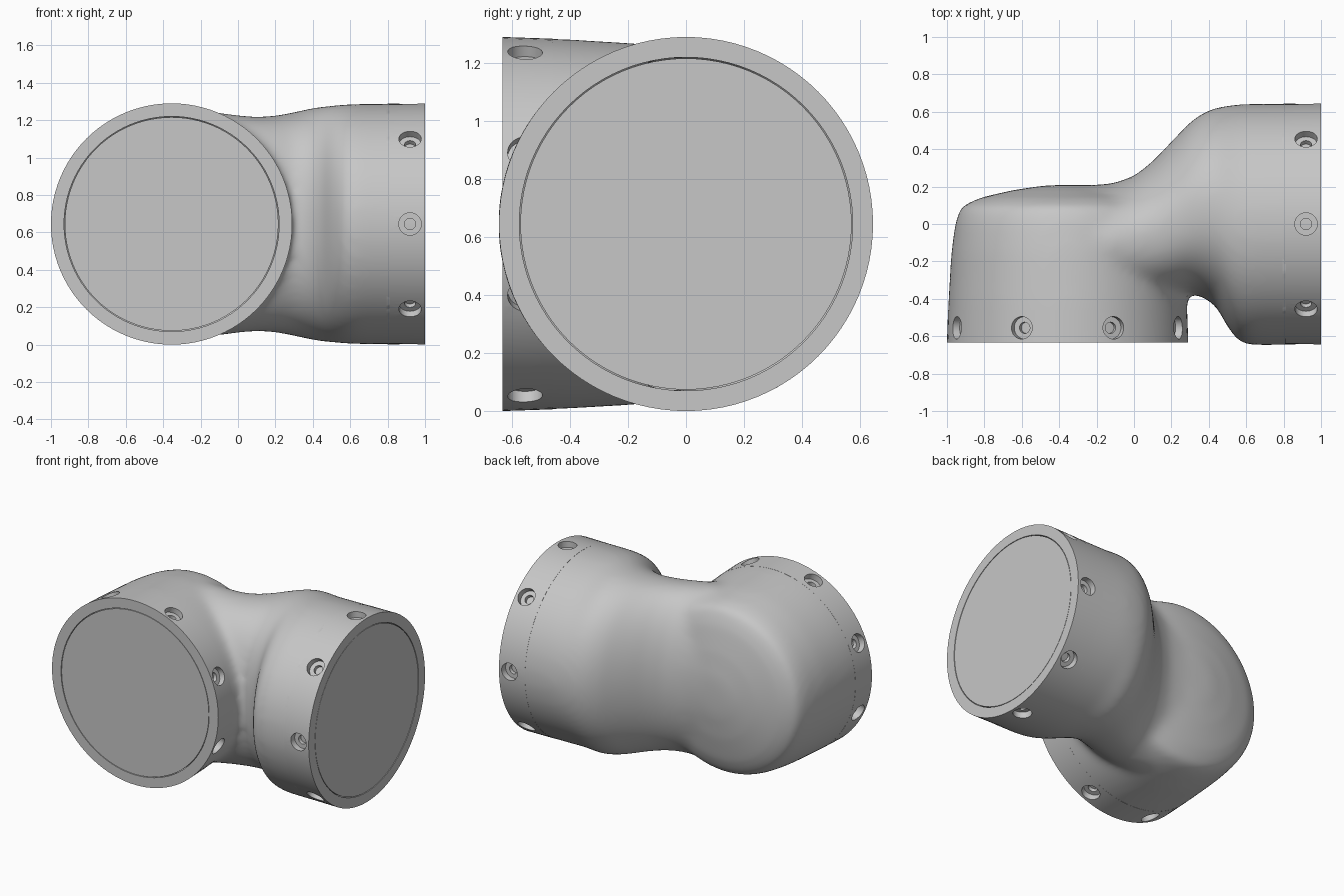
import bpy, bmesh
from math import pi, cos, sin, radians
from mathutils import Matrix, Vector

if "Cube" in bpy.data.objects:
    bpy.data.objects.remove(bpy.data.objects["Cube"])

grey = bpy.data.materials.new("plain_grey")
grey.use_nodes = True
GREY = (0.57, 0.57, 0.57, 1)
grey.diffuse_color = GREY
grey.node_tree.nodes["Principled BSDF"].inputs["Base Color"].default_value = GREY

R = 0.645            # flange radius
FRONT = Matrix.Translation((-0.355, 0, R)) @ Matrix.Rotation(pi / 2, 4, 'X')
SIDE = Matrix.Translation((0, 0, R)) @ Matrix.Rotation(pi / 2, 4, 'Y')


def skin(bm, rings, closed=False):
    """Bridge a list of equal vertex rings with quads."""
    n = len(rings[0])
    pairs = list(zip(rings, rings[1:]))
    if closed:
        pairs.append((rings[-1], rings[0]))
    for a, b in pairs:
        for i in range(n):
            j = (i + 1) % n
            bm.faces.new((a[i], a[j], b[j], b[i]))


def lathe(bm, profile, matrix, steps=96, closed=False):
    """Revolve (radius, height) points about the local z axis."""
    rings = []
    for r, h in profile:
        r = max(r, 0.0005)
        rings.append([bm.verts.new(matrix @ Vector(
            (r * cos(2 * pi * i / steps), r * sin(2 * pi * i / steps), h)))
            for i in range(steps)])
    skin(bm, rings, closed)
    if not closed:
        bm.faces.new(rings[0])
        bm.faces.new(rings[-1])


def finish(bm, name):
    bmesh.ops.recalc_face_normals(bm, faces=bm.faces)
    mesh = bpy.data.meshes.new(name)
    bm.to_mesh(mesh)
    bm.free()
    mesh.materials.append(grey)
    ob = bpy.data.objects.new(name, mesh)
    bpy.context.collection.objects.link(ob)
    return ob


def bake(ob):
    """Replace an object's mesh with its modified result."""
    deps = bpy.context.evaluated_depsgraph_get()
    mesh = bpy.data.meshes.new_from_object(ob.evaluated_get(deps))
    ob.modifiers.clear()
    ob.data = mesh


def shade(ob, angle):
    bpy.ops.object.select_all(action='DESELECT')
    ob.select_set(True)
    bpy.context.view_layer.objects.active = ob
    bpy.ops.object.shade_smooth_by_angle(angle=radians(angle))


# Elbow housing: domed barrel plus a neck that swells into the side barrel
bm = bmesh.new()
dome = [(R, 0.72), (0.643, 0.55), (0.637, 0.4), (0.622, 0.15), (0.602, 0),
        (0.574, -0.092), (0.47, -0.14), (0.3, -0.18), (0.12, -0.207), (0, -0.21)]
lathe(bm, dome, FRONT)

# Neck sections: x, back y, front y, half height, squareness of the front half
sections = [(1.06, R, -R, R, 2), (0.62, 0.642, -0.648, 0.642, 2),
            (0.56, 0.64, -0.63, 0.638, 2), (0.5, 0.633, -0.55, 0.633, 2.1),
            (0.44, 0.622, -0.44, 0.627, 2.2), (0.37, 0.595, -0.39, 0.614, 2.3),
            (0.3, 0.545, -0.37, 0.598, 2.4), (0.2, 0.44, -0.39, 0.579, 2.5),
            (0.1, 0.335, -0.41, 0.573, 2.5), (0, 0.255, -0.42, 0.582, 2.4),
            (-0.12, 0.215, -0.42, 0.6, 2.2), (-0.4, 0.2, -0.4, 0.605, 2)]


def section_ring(x, back, front, half, front_power):
    """Half ellipse at the back, squarer half at the front."""
    ring = []
    for i in range(96):
        c, s = cos(2 * pi * i / 96), sin(2 * pi * i / 96)
        power = 2 if c > 0 else front_power
        u = abs(c) ** (2 / power) * (1 if c > 0 else -1)
        v = abs(s) ** (2 / power) * (1 if s > 0 else -1)
        ring.append(bm.verts.new((x, (back + front) / 2 + u * (back - front) / 2,
                                  R + v * half)))
    return ring


rings = [section_ring(*s) for s in sections]
skin(bm, rings)
bm.faces.new(rings[0])
bm.faces.new(rings[-1])
# Both shells are fused and softened
housing = finish(bm, "elbow_housing")
remesh = housing.modifiers.new("fuse", 'REMESH')
remesh.mode = 'VOXEL'
remesh.voxel_size = 0.02
soften = housing.modifiers.new("soften", 'SMOOTH')
soften.factor = 0.5
soften.iterations = 34
bake(housing)

# Trim the housing where the flange rings begin
bm = bmesh.new()
bm.from_mesh(housing.data)


def trim(faces, point, normal):
    verts = list({v for f in faces for v in f.verts})
    edges = list({e for f in faces for e in f.edges})
    bmesh.ops.bisect_plane(bm, geom=verts + edges + faces, plane_co=point,
                           plane_no=normal, clear_outer=True)


trim(bm.faces[:], (0.81, 0, 0), (1, 0, 0))
barrel = []
for f in bm.faces:
    c = f.calc_center_median()
    if c.x < 0.32 and c.y < -0.42:
        barrel.append(f)
trim(barrel, (0, -0.47, 0), (0, -1, 0))
bm.to_mesh(housing.data)
bm.free()
shade(housing, 60)


# Flanges: ring with eight counterbored holes and a flush cover disc
def flange(name, matrix, start, start_radius, end, hole_at, phase):
    bm = bmesh.new()
    lathe(bm, [(start_radius, start), (R, end), (0.575, end), (0.575, start)],
          matrix, closed=True)
    ring = finish(bm, name + "_flange_ring")

    bm = bmesh.new()
    bore = [(0, 0.5), (0.03, 0.5), (0.03, 0.6), (0.06, 0.6), (0.06, 0.72), (0, 0.72)]
    for k in range(8):
        spin = Matrix.Rotation(k * pi / 4 + phase, 4, 'Z')
        aim = Matrix.Translation((0, 0, hole_at)) @ spin @ Matrix.Rotation(pi / 2, 4, 'Y')
        lathe(bm, bore, matrix @ aim, 32)
    cutter = finish(bm, name + "_hole_cutter")
    cutter.hide_render = True
    cut = ring.modifiers.new("holes", 'BOOLEAN')
    cut.operation = 'DIFFERENCE'
    cut.solver = 'EXACT'
    cut.object = cutter
    bake(ring)
    bpy.data.objects.remove(cutter)
    shade(ring, 30)

    bm = bmesh.new()
    lathe(bm, [(0, start), (0.571, start), (0.571, end - 0.001), (0, end - 0.001)], matrix)
    shade(finish(bm, name + "_cover_disc"), 30)


flange("front", FRONT, 0.46, 0.639, 0.633, 0.555, pi / 8)
flange("left", SIDE, 0.8, 0.643, 1.0, 0.92, 0)
